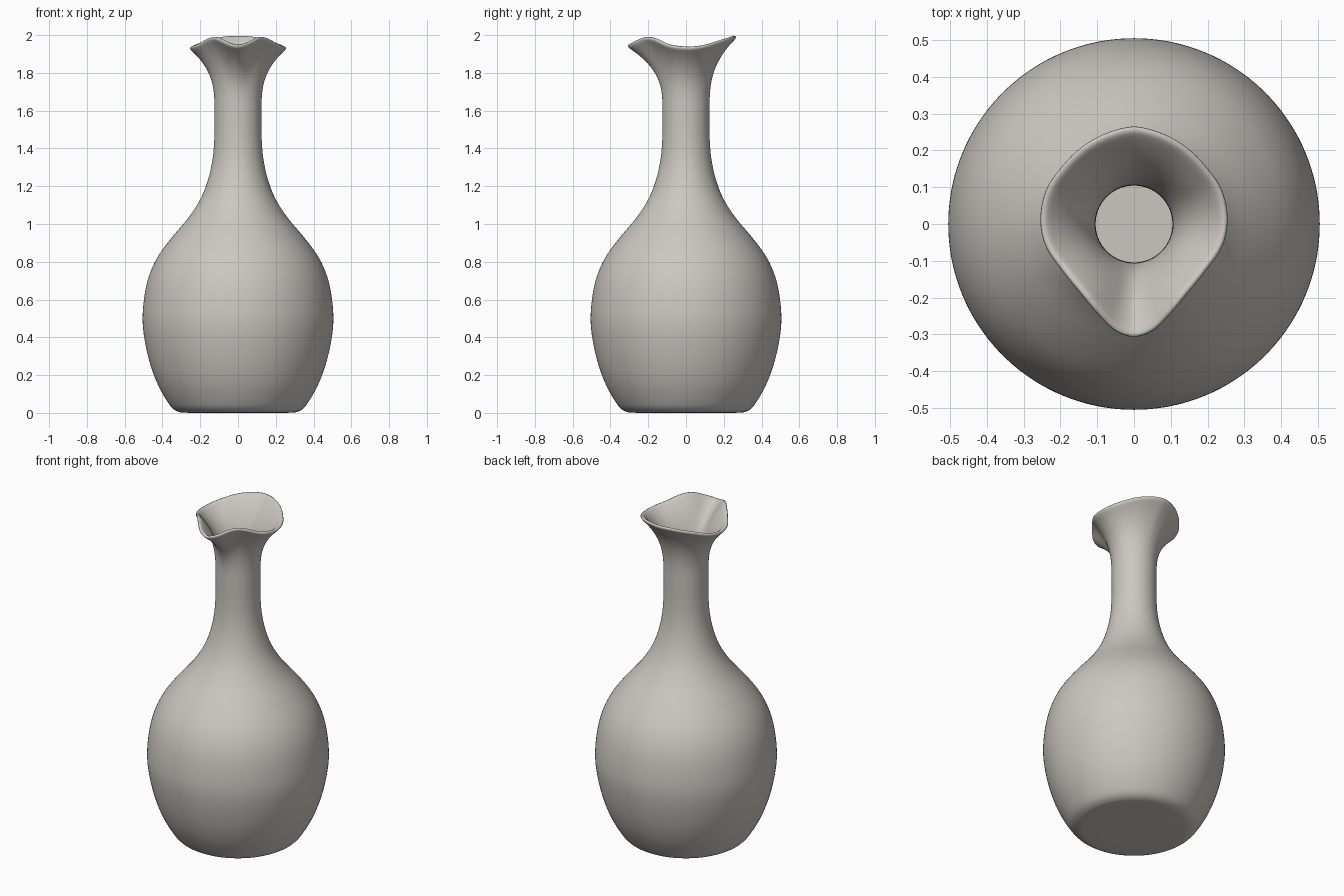
import bpy, bmesh, math
from mathutils import Vector

cube = bpy.data.objects.get("Cube")
if cube:
    bpy.data.objects.remove(cube, do_unlink=True)

SEGMENTS = 72
FLARE_START, FLARE_END = 1.62, 1.95
NECK = 0.125


def catmull(points, steps):
    """Smooth a list of points with a Catmull-Rom curve."""
    p = [Vector(q) for q in points]
    p = [2 * p[0] - p[1]] + p + [2 * p[-1] - p[-2]]
    out = []
    for a, b, c, d in zip(p, p[1:], p[2:], p[3:]):
        for i in range(steps):
            t = i / steps
            out.append(0.5 * (2 * b + (c - a) * t + (2 * a - 5 * b + 4 * c - d) * t ** 2
                              + (3 * b - a - 3 * c + d) * t ** 3))
    return out + [p[-2]]


def lookup(curve, x):
    """Linear lookup along a curve that is sorted in x."""
    for a, b in zip(curve, curve[1:]):
        if x <= b.x:
            return a.y + (b.y - a.y) * (x - a.x) / (b.x - a.x)
    return curve[-1].y


# Body and neck profile: radius, height
body = [(0.3, 0), (0.34, 0.018), (0.375, 0.06), (0.43, 0.16), (0.475, 0.29), (0.503, 0.44),
        (0.503, 0.56), (0.48, 0.7), (0.43, 0.82), (0.35, 0.93), (0.265, 1.03),
        (0.2, 1.13), (0.16, 1.23), (0.135, 1.34), (NECK, 1.46), (NECK, FLARE_START)]
profile = [Vector((0, 0)), Vector((0.15, 0))] + catmull(body, 3)
rings = 18
profile += [Vector((NECK, FLARE_START + (FLARE_END - FLARE_START) * i / rings))
            for i in range(1, rings + 1)]

# Lip shape by angle in degrees from the spout: radius, then height
lip_radius = catmull([(0, 0.315), (10, 0.303), (22, 0.27), (38, 0.243), (57, 0.238), (74, 0.252),
                      (90, 0.26), (113, 0.262), (130, 0.256), (160, 0.263), (180, 0.272)], 5)
lip_height = catmull([(0, 1.937), (10, 1.95), (28, 1.983), (45, 1.975), (65, 1.945), (90, 1.93),
                      (112, 1.938), (140, 1.967), (165, 1.985), (180, 1.988)], 5)

# Spin the profile into a shell
bm = bmesh.new()
verts = [bm.verts.new((0, -p.x, p.y)) for p in profile]
edges = [bm.edges.new(pair) for pair in zip(verts, verts[1:])]
bmesh.ops.spin(bm, geom=verts + edges, cent=(0, 0, 0), axis=(0, 0, 1),
               angle=math.tau, steps=SEGMENTS, use_duplicate=False)
bmesh.ops.remove_doubles(bm, verts=bm.verts, dist=0.0005)

# Flare the neck into the pinched, wavy lip
for v in bm.verts:
    t = (v.co.z - FLARE_START) / (FLARE_END - FLARE_START)
    if t > 0:
        angle = math.degrees(math.atan2(abs(v.co.x), -v.co.y))
        r = NECK + (lookup(lip_radius, angle) - NECK) * t ** 2.7
        v.co.x *= r / NECK
        v.co.y *= r / NECK
        v.co.z = FLARE_START + (lookup(lip_height, angle) - FLARE_START) * t

# Point the faces outward
bmesh.ops.recalc_face_normals(bm, faces=bm.faces)
bm.normal_update()
base_face = min(bm.faces, key=lambda f: f.calc_center_median().z)
if base_face.normal.z > 0:
    bmesh.ops.reverse_faces(bm, faces=bm.faces)

mesh = bpy.data.meshes.new("carafe")
bm.to_mesh(mesh)
bm.free()
carafe = bpy.data.objects.new("carafe", mesh)
bpy.context.collection.objects.link(carafe)

# Wall thickness and rounded rim
wall = carafe.modifiers.new("wall", 'SOLIDIFY')
wall.thickness = 0.02
wall.offset = -1
smooth = carafe.modifiers.new("rounding", 'SUBSURF')
smooth.levels = smooth.render_levels = 1

# Warm grey ceramic
colour = (0.6, 0.575, 0.535, 1)
mat = bpy.data.materials.new("warm grey ceramic")
mat.use_nodes = True
mat.diffuse_color = colour
mat.node_tree.nodes["Principled BSDF"].inputs["Base Color"].default_value = colour
mesh.materials.append(mat)
mesh.shade_smooth()
